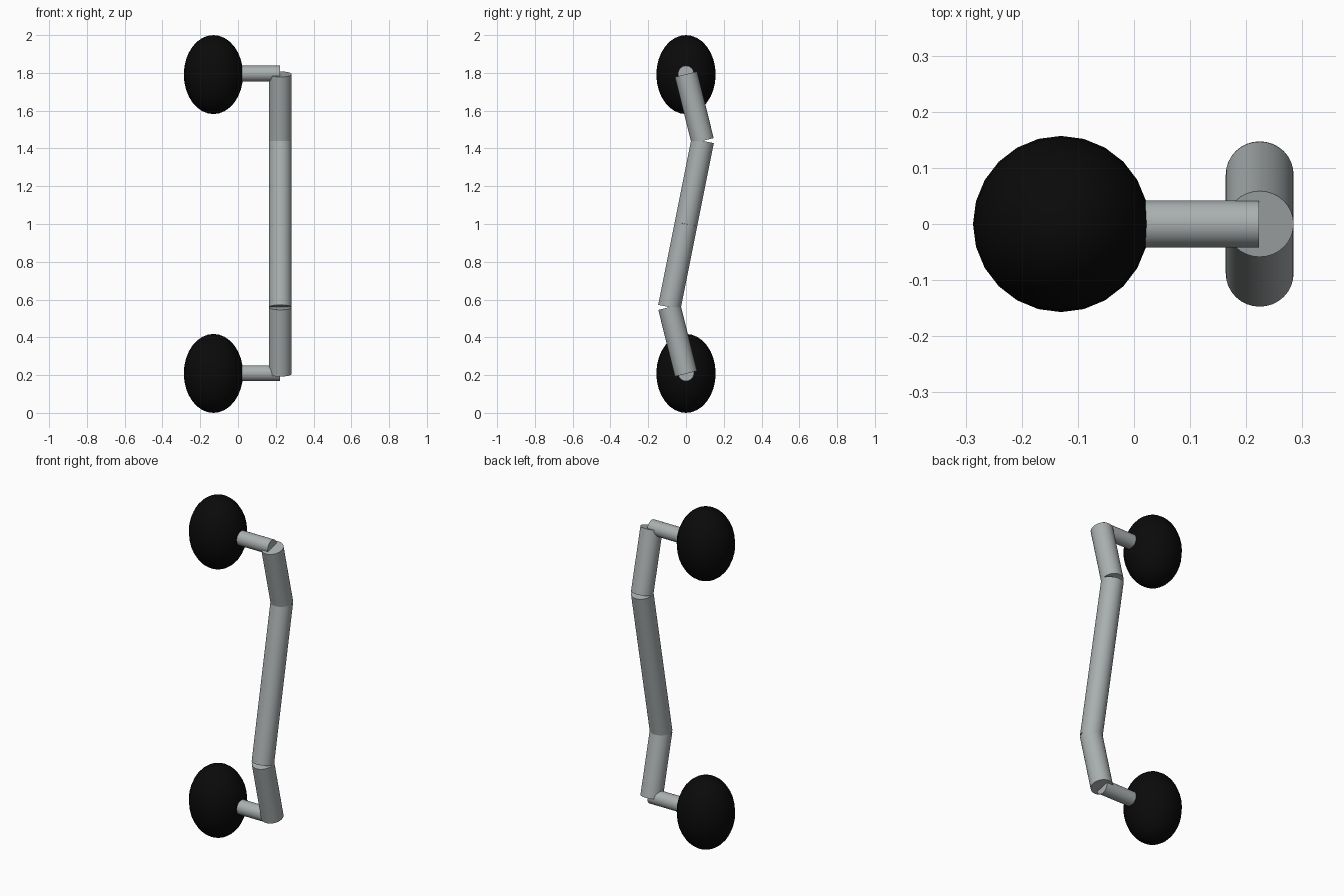
import bpy
import math
from mathutils import Vector

if "Cube" in bpy.data.objects:
    bpy.data.objects.remove(bpy.data.objects["Cube"])


def material(name, rgb):
    m = bpy.data.materials.new(name)
    m.diffuse_color = (*rgb, 1)
    m.use_nodes = True
    m.node_tree.nodes["Principled BSDF"].inputs["Base Color"].default_value = m.diffuse_color
    return m


metal = material("grey metal", (0.40, 0.43, 0.435))
black = material("black", (0.003, 0.003, 0.003))


def finish(name, mat):
    ob = bpy.context.object
    ob.name = name
    ob.data.materials.append(mat)
    bpy.ops.object.shade_smooth_by_angle(angle=math.radians(35))
    return ob


def tube(name, a, b, radius):
    """Capped cylinder between two points."""
    a, b = Vector(a), Vector(b)
    d = b - a
    bpy.ops.mesh.primitive_cylinder_add(
        vertices=32, radius=radius, depth=d.length, location=(a + b) / 2,
        rotation=d.to_track_quat('Z', 'Y').to_euler())
    return finish(name, metal)


BAR_X = 0.224
for label, s in (("upper", 1), ("lower", -1)):
    # Egg-shaped mount
    z = 1 + s * 0.791
    bpy.ops.mesh.primitive_uv_sphere_add(segments=24, ring_count=16, radius=1,
                                         location=(-0.13, 0, z))
    bpy.context.object.scale = (0.157, 0.157, 0.209)
    bpy.ops.object.transform_apply(location=False, rotation=False, scale=True)
    finish(label + "_mount", black)

    # Post from mount to handle
    zp = 1 + s * 0.793
    tube(label + "_post", (-0.02, 0, zp + 0.003), (BAR_X - 0.001, 0, zp + 0.003), 0.042)

    # Zigzag handle: end piece and half of the middle
    joint = (BAR_X, s * 0.088, 1 + s * 0.44)
    tube(label + "_end_bar", (BAR_X, 0, zp), joint, 0.0605)
    tube(label + "_middle_bar", joint, (BAR_X, 0, 1), 0.0605)
